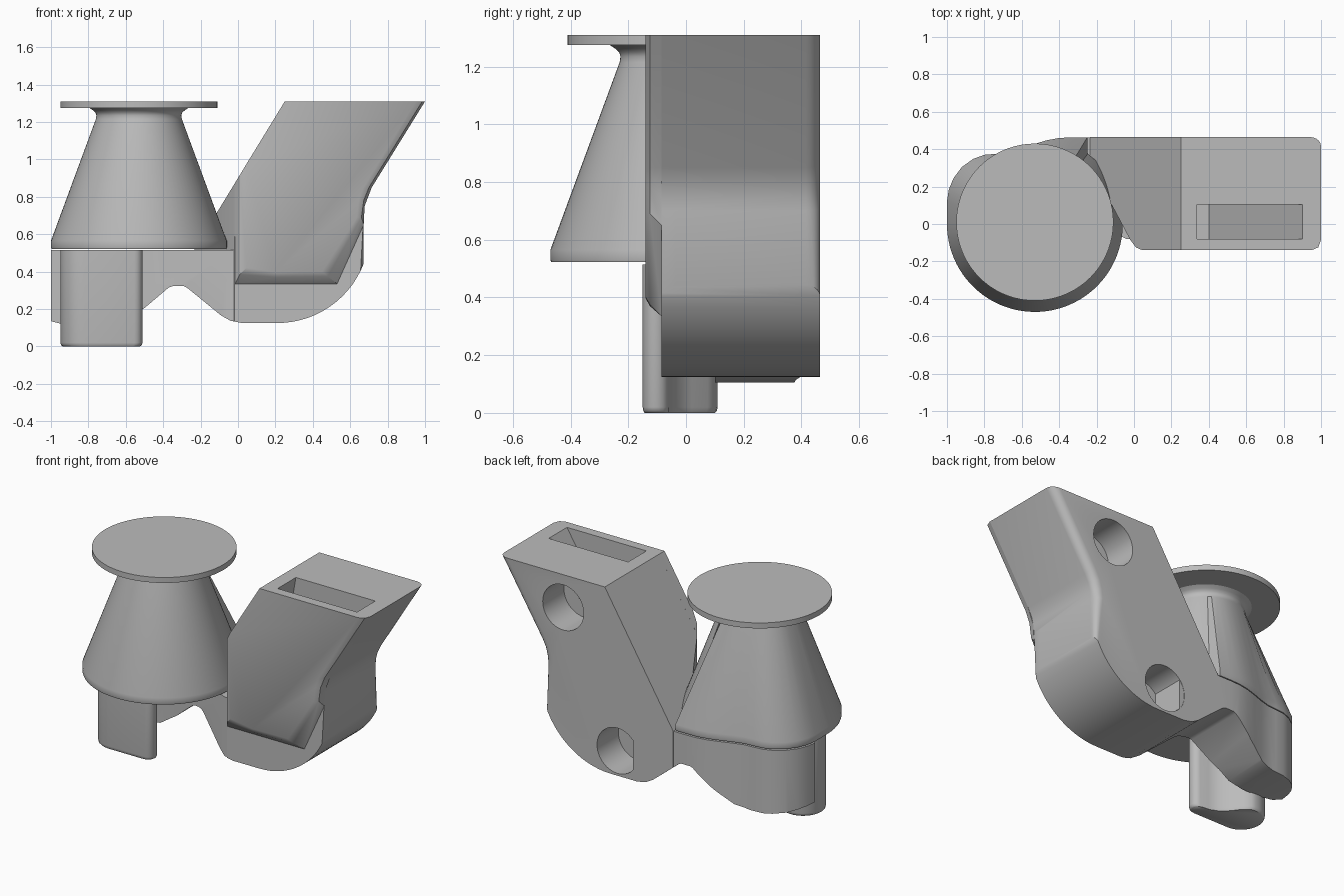
import bpy, bmesh
from math import sin, cos, pi, radians, hypot
from mathutils import Vector

if "Cube" in bpy.data.objects:
    bpy.data.objects.remove(bpy.data.objects["Cube"])

grey = bpy.data.materials.new("plain grey")
grey.use_nodes = True
GREY = (0.5, 0.5, 0.5, 1)
grey.diffuse_color = GREY
grey.node_tree.nodes["Principled BSDF"].inputs["Base Color"].default_value = GREY


def loft_mesh(rings):
    """Skin matching rings of points and cap both ends."""
    bm = bmesh.new()
    loops = [[bm.verts.new(p) for p in ring] for ring in rings]
    for a, b in zip(loops, loops[1:]):
        for i in range(len(a)):
            j = (i + 1) % len(a)
            bm.faces.new((a[i], a[j], b[j], b[i]))
    bm.faces.new(loops[0])
    bm.faces.new(loops[-1])
    bmesh.ops.recalc_face_normals(bm, faces=bm.faces)
    return bm


def finish(name, bm):
    bmesh.ops.recalc_face_normals(bm, faces=bm.faces)
    me = bpy.data.meshes.new(name)
    bm.to_mesh(me)
    bm.free()
    ob = bpy.data.objects.new(name, me)
    bpy.context.collection.objects.link(ob)
    me.materials.append(grey)
    return ob


def side_prism(profile, y0, y1):
    return loft_mesh([[(x, y, z) for x, z in profile] for y in (y0, y1)])


def plan_ring(plan, z):
    return [(x, y, z) for x, y in plan]


def boolean(ob, cutter, op):
    mod = ob.modifiers.new(op.lower(), 'BOOLEAN')
    mod.operation, mod.solver, mod.object = op, 'EXACT', cutter
    bpy.context.view_layer.objects.active = ob
    bpy.ops.object.modifier_apply(modifier=mod.name)
    bpy.data.objects.remove(cutter)


def smooth(ob, angle=30):
    bpy.ops.object.select_all(action='DESELECT')
    ob.select_set(True)
    bpy.context.view_layer.objects.active = ob
    bpy.ops.object.shade_smooth_by_angle(angle=radians(angle))


def arc(cx, cy, r, a0, a1, n):
    steps = [radians(a0 + (a1 - a0) * i / n) for i in range(n + 1)]
    return [(cx + r * cos(a), cy + r * sin(a)) for a in steps]


def cylinder_y(name, x, z, r, y0, y1):
    return finish(name, side_prism(arc(x, z, r, 0, 352.5, 47), y0, y1))


FRONT, BACK, TOP = -0.085, 0.465, 1.31

# Leaning block with a rounded base
wall = [(1.0, TOP), (0.715, 0.85), (0.69, 0.8), (0.677, 0.75), (0.672, 0.7)]
profile = ([(0.25, TOP)] + wall + arc(0.21, 0.62, 0.495, -21, -90, 14)
           + [(0.02, 0.125), (-0.04, 0.137), (-0.09, 0.165), (-0.235, 0.285), (-0.235, 0.515)])
bm = side_prism(profile, FRONT, BACK)


def rounded(e):
    a, b = (v.co for v in e.verts)
    if abs(a.y - b.y) > 0.01 or min(a.x, b.x) < 0.66:
        return False
    return a.y > 0 or max(a.z, b.z) < 0.73


bmesh.ops.bevel(bm, geom=[e for e in bm.edges if rounded(e)], offset=0.05,
                segments=5, profile=0.5, affect='EDGES')
# Slant the side that faces the spool
cut = bmesh.ops.bisect_plane(bm, geom=bm.verts[:] + bm.edges[:] + bm.faces[:],
                             plane_co=(-0.02, FRONT, 0), plane_no=(-0.415, -0.22, 0),
                             clear_outer=True)
bmesh.ops.holes_fill(bm, edges=[e for e in bm.edges if e.is_boundary])
block = finish("block", bm)

# Slot in the top and screw holes in the back
slot = side_prism([(0.34, TOP + 0.02), (0.912, TOP + 0.02), (0.4, 0.5), (0.2, 0.5)], -0.08, 0.105)
boolean(block, finish("slot_cutter", slot), 'DIFFERENCE')
for x, z in ((0.545, 1.1), (0.16, 0.285)):
    boolean(block, cylinder_y("hole_cutter", x, z, 0.145, 0.25, 0.6), 'DIFFERENCE')
boolean(block, cylinder_y("screw_cutter", 0.545, 1.1, 0.05, 0.05, 0.3), 'DIFFERENCE')
smooth(block)

# Raised front panel with a chamfered lower edge
face = [(0.25, TOP), (0.95, TOP), (0.665, 0.84), (0.645, 0.78), (0.635, 0.69),
        (0.45, 0.4), (0.2, 0.397), (0.045, 0.42), (0.045, 0.975)]
mid = [(0.25, TOP), (0.985, TOP), (0.7, 0.85), (0.672, 0.78), (0.66, 0.69),
       (0.48, 0.375), (0.2, 0.37), (0.01, 0.385), (0.01, 0.917)]
root = [(0.25, TOP), (1.0, TOP), (0.715, 0.85), (0.677, 0.75), (0.672, 0.65),
        (0.53, 0.335), (0.2, 0.335), (-0.015, 0.335), (-0.02, 0.868)]
panel = finish("front_panel", loft_mesh([[(x, y, z) for x, z in ring]
               for ring, y in ((face, -0.14), (mid, -0.125), (root, FRONT))]))
smooth(panel)

# Wavy rear outline shared by the spool and the arm
CX, CY = -0.53, 0.0
rear = [(-0.25, 0.463), (-0.33, 0.463), (-0.4, 0.46), (-0.47, 0.447), (-0.54, 0.425),
        (-0.61, 0.4), (-0.68, 0.38), (-0.74, 0.375), (-0.8, 0.37), (-0.86, 0.348),
        (-0.92, 0.305), (-0.965, 0.245), (-0.99, 0.185), (-1.0, 0.12)]

# Arm that carries the spool
plan = rear + [(-0.95, 0.1), (-0.55, 0.1), (-0.32, 0.06), (-0.04, -0.08), (0.05, -0.08), (0.05, 0.463)]
arm = finish("arm", loft_mesh([plan_ring(plan, 0), plan_ring(plan, 0.515)]))
under = [(0.1, 0.6), (-1.1, 0.6), (-1.1, 0.16), (-1.0, 0.135), (-0.93, 0.117), (-0.83, 0.106),
         (-0.72, 0.106), (-0.62, 0.125), (-0.5, 0.205), (-0.37, 0.315), (-0.35, 0.322),
         (-0.29, 0.322), (-0.27, 0.312), (-0.09, 0.165), (-0.04, 0.137), (0.02, 0.127), (0.1, 0.127)]
boolean(arm, finish("arm_shape", side_prism(under, -0.5, 0.8)), 'INTERSECT')
smooth(arm)

# Tapered spool, round at the front and following the arm at the back
base = arc(CX, CY, 0.47, 180, 413, 60) + rear


def spool_ring(z, blend, r):
    ring = []
    for x, y in base:
        dx, dy = x - CX, y - CY
        k = r / hypot(dx, dy)
        k = k + (1 - k) * blend
        ring.append((CX + dx * k, CY + dy * k, z))
    return ring


neck = [(1.235, 0, 0.227), (1.25, 0, 0.232), (1.262, 0, 0.245), (1.275, 0, 0.265)]
spool = finish("spool", loft_mesh([spool_ring(*s) for s in
               [(0.522, 0.99, 0.23), (0.53, 1, 0.23), (0.565, 1, 0.23), (1.215, 0, 0.23)] + neck]))
smooth(spool)

# Flat disc on top of the spool
disc = arc(CX, 0.01, 0.42, 0, 355, 71)
smooth(finish("top_disc", loft_mesh([plan_ring(disc, 1.275), plan_ring(disc, TOP)])))

# Teardrop foot with a softened lower edge
drop = (arc(-0.82, -0.02, 0.13, 75, 270, 16) + arc(-0.555, -0.105, 0.045, -90, 75, 8)
        + [(-0.6, -0.055), (-0.66, -0.03), (-0.71, 0.02), (-0.75, 0.075)])


def inset(k):
    c = Vector((-0.74, -0.04))
    return [tuple(c + (Vector(p) - c) * k) for p in drop]


foot = finish("foot", loft_mesh([plan_ring(inset(k), z) for z, k in
              ((0, 0.94), (0.006, 0.98), (0.02, 1), (0.515, 1))]))
smooth(foot, 40)
